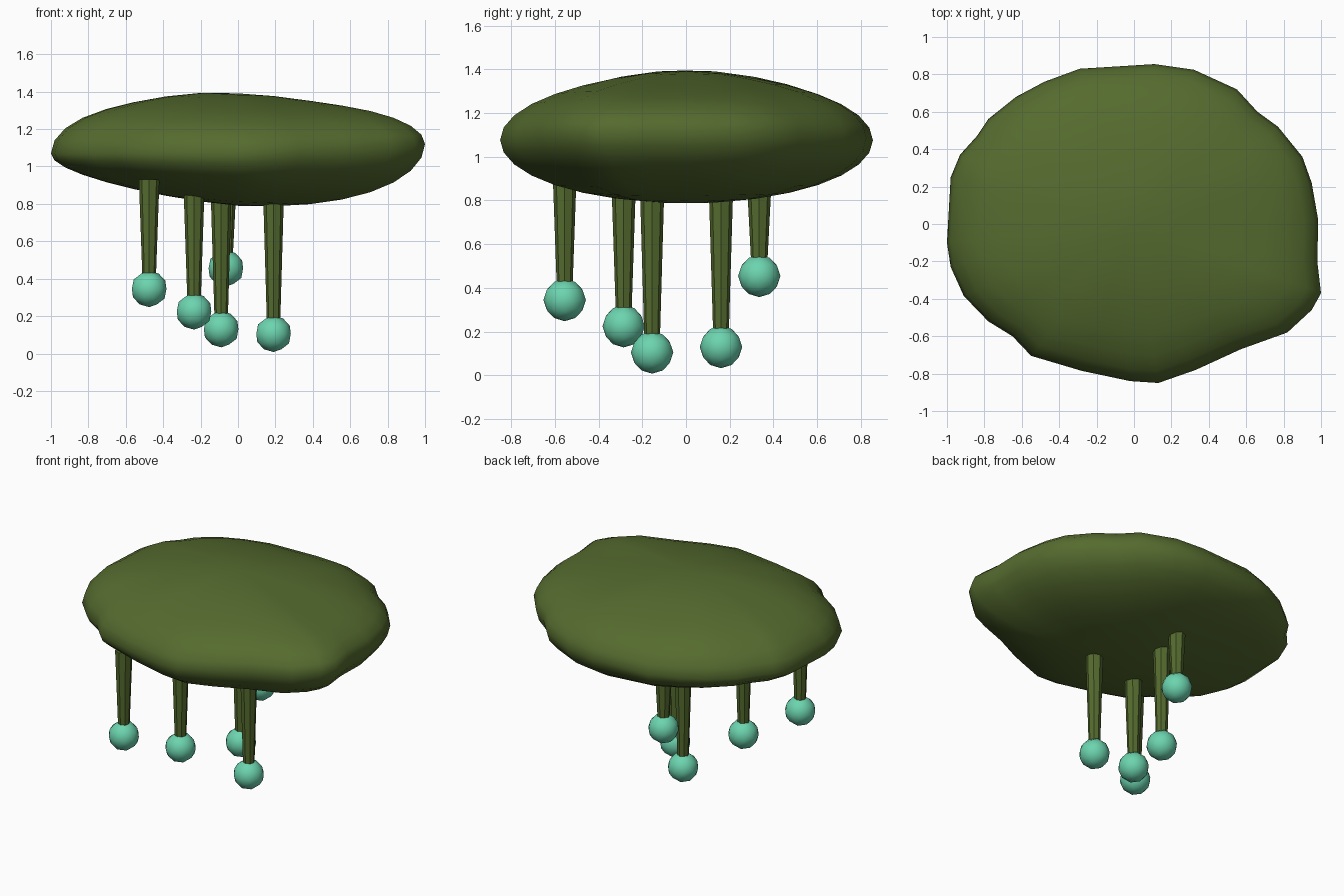
import bpy, bmesh, math
from mathutils import Vector

cube = bpy.data.objects.get("Cube")
if cube:
    bpy.data.objects.remove(cube, do_unlink=True)


def make_material(name, colour):
    mat = bpy.data.materials.new(name)
    mat.use_nodes = True
    mat.diffuse_color = (*colour, 1)
    bsdf = mat.node_tree.nodes["Principled BSDF"]
    bsdf.inputs["Base Color"].default_value = (*colour, 1)
    bsdf.inputs["Roughness"].default_value = 0.8
    return mat


olive = make_material("olive_green", (0.091, 0.147, 0.028))
mint = make_material("mint", (0.15, 0.66, 0.43))


def finish(bm, name, mat, smooth):
    bmesh.ops.recalc_face_normals(bm, faces=bm.faces)
    mesh = bpy.data.meshes.new(name)
    bm.to_mesh(mesh)
    bm.free()
    mesh.materials.append(mat)
    for face in mesh.polygons:
        face.use_smooth = smooth
    obj = bpy.data.objects.new(name, mesh)
    bpy.context.collection.objects.link(obj)
    return obj


# Lumpy flattened canopy: one irregular outline, shrunk ring by ring to the poles
outline = [
    (.11, .855), (.32, .825), (.55, .72), (.66, .6), (.77, .52), (.9, .36),
    (.95, .22), (.985, .02), (.98, -.2), (1, -.37), (.95, -.46), (.82, -.58),
    (.57, -.67), (.33, -.78), (.13, -.85), (-.02, -.84), (-.28, -.785),
    (-.55, -.705), (-.65, -.6), (-.78, -.52), (-.91, -.385), (-.98, -.23),
    (-1, -.1), (-.98, .25), (-.93, .37), (-.84, .47), (-.78, .56),
    (-.63, .68), (-.48, .76), (-.29, .83)]


def canopy_point(x, y, angle):
    shrink, lift = math.cos(angle), math.sin(angle)
    px, py = x * shrink, y * shrink
    rim = 1.07 + 0.05 * max(px, 0)
    if lift > 0:
        z = rim + 0.31 * lift - 0.05 * px * lift
        z += 0.012 * math.sin(5 * px + 2) * math.cos(4 * py) * lift
    else:
        z = rim + 0.28 * lift + 0.09 * px * lift
    return Vector((px, py, z))


bm = bmesh.new()
steps = 16
rings = []
for i in range(1, steps):
    angle = math.pi * (i / steps - 0.5)
    rings.append([bm.verts.new(canopy_point(x, y, angle)) for x, y in outline])
for low, high in zip(rings, rings[1:]):
    for j in range(len(outline)):
        k = (j + 1) % len(outline)
        bm.faces.new((low[j], low[k], high[k], high[j]))
for ring, angle in ((rings[0], -math.pi / 2), (rings[-1], math.pi / 2)):
    pole = bm.verts.new(canopy_point(0, 0, angle))
    for j in range(len(outline)):
        bm.faces.new((ring[j], ring[(j + 1) % len(outline)], pole))
finish(bm, "canopy", olive, True)

# Hanging stalks, each tipped with a faceted ball: x, y, ball height, stalk top
tendrils = [
    (-.475, -.555, .345, .93), (-.235, -.285, .225, .85),
    (.19, -.155, .105, .83), (-.09, .16, .13, .83), (-.065, .335, .455, .86)]
ball_radius = 0.097

for n, (x, y, z, top) in enumerate(tendrils, 1):
    bm = bmesh.new()
    bmesh.ops.create_cone(bm, cap_ends=True, segments=8, radius1=0.034,
                          radius2=0.055, depth=top - z)
    bmesh.ops.translate(bm, verts=bm.verts, vec=(x, y, (top + z) / 2))
    finish(bm, f"stalk_{n}", olive, False)

    bm = bmesh.new()
    bmesh.ops.create_icosphere(bm, subdivisions=2, radius=ball_radius)
    bmesh.ops.translate(bm, verts=bm.verts, vec=(x, y, z))
    finish(bm, f"ball_{n}", mint, True)
